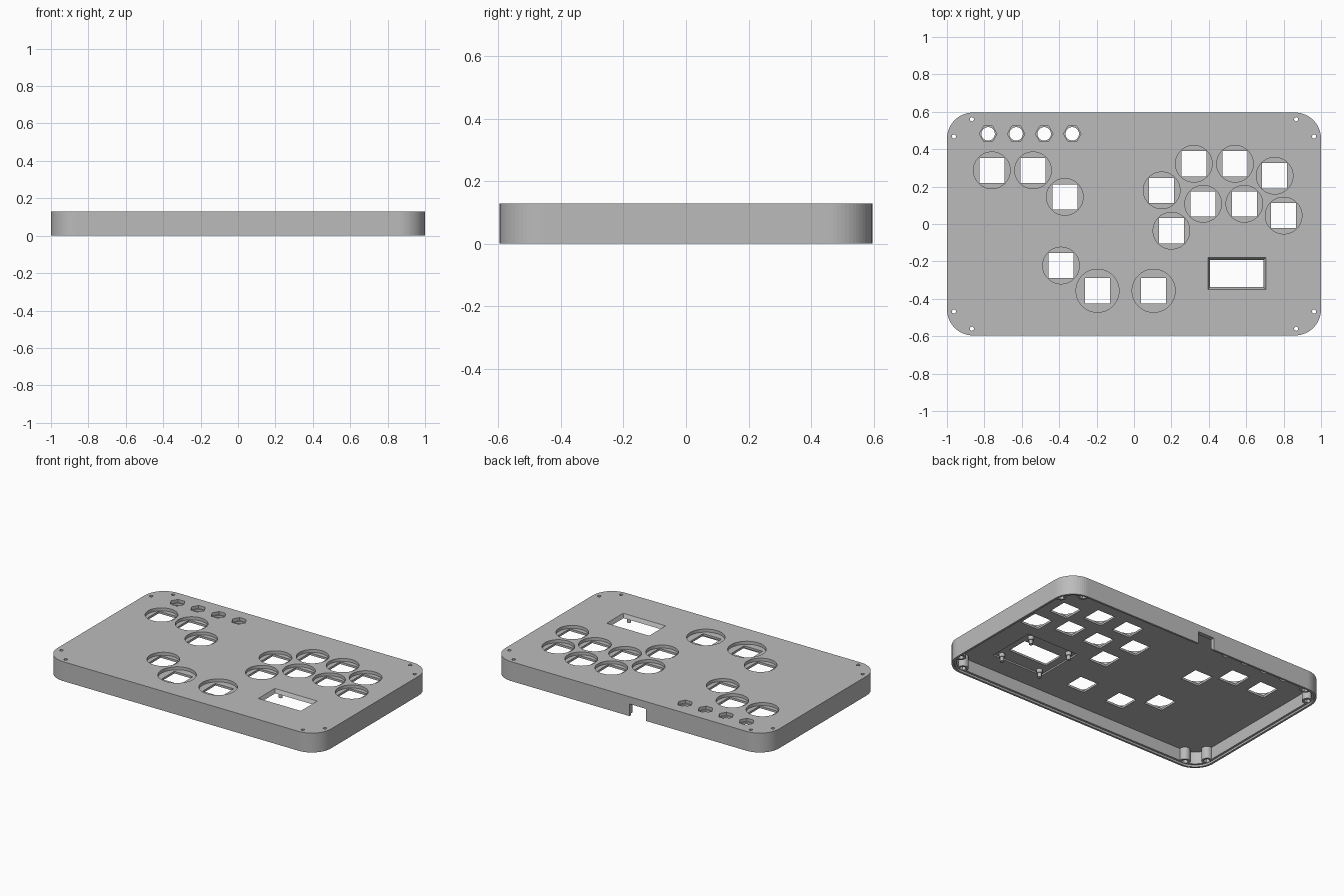
import bpy, bmesh, math

if "Cube" in bpy.data.objects:
    bpy.data.objects.remove(bpy.data.objects["Cube"])

H = 0.128            # case height
PLATE = 0.094        # underside of the top plate
SCREEN = (0.55, -0.265)

grey = bpy.data.materials.new("case_grey")
grey.diffuse_color = (0.5, 0.5, 0.5, 1)
grey.use_nodes = True
grey.node_tree.nodes["Principled BSDF"].inputs["Base Color"].default_value = grey.diffuse_color


def ngon(x, y, r, n=48, turn=0.0):
    return [(x + r * math.cos(turn + 2 * math.pi * i / n),
             y + r * math.sin(turn + 2 * math.pi * i / n)) for i in range(n)]


def rect(x, y, hx, hy):
    return [(x - hx, y - hy), (x + hx, y - hy), (x + hx, y + hy), (x - hx, y + hy)]


def rounded(inset, n=16):
    r = 0.14 - inset
    pts = []
    for k, (sx, sy) in enumerate([(1, 1), (-1, 1), (-1, -1), (1, -1)]):
        for i in range(n + 1):
            a = math.pi / 2 * (k + i / n)
            pts.append((sx * 0.86 + r * math.cos(a), sy * 0.456 + r * math.sin(a)))
    return pts


def solid(name, prisms):
    """One object from (bottom outline, z0, z1[, top outline]) prisms."""
    bm = bmesh.new()
    for p in prisms:
        low, z0, z1 = p[:3]
        high = p[3] if len(p) > 3 else low
        a = [bm.verts.new((x, y, z0)) for x, y in low]
        b = [bm.verts.new((x, y, z1)) for x, y in high]
        bm.faces.new(a[::-1])
        bm.faces.new(b)
        for i in range(len(a)):
            j = (i + 1) % len(a)
            bm.faces.new((a[i], a[j], b[j], b[i]))
    me = bpy.data.meshes.new(name)
    bm.to_mesh(me)
    bm.free()
    me.materials.append(grey)
    ob = bpy.data.objects.new(name, me)
    bpy.context.collection.objects.link(ob)
    return ob


def combine(target, tool, op):
    m = target.modifiers.new("bool", 'BOOLEAN')
    m.operation, m.solver, m.object = op, 'EXACT', tool
    bpy.context.view_layer.objects.active = target
    bpy.ops.object.modifier_apply(modifier=m.name)
    bpy.data.objects.remove(tool)


# Layout: buttons (x, y, recess radius), small hex buttons, corner screws
S, L = 0.098, 0.115
buttons = [(-.76, .287, S), (-.54, .287, S), (-.37, .145, S), (-.39, -.222, S),
           (-.195, -.357, L), (.105, -.357, L), (.32, .322, S), (.54, .322, S),
           (.752, .258, S), (.148, .18, S), (.37, .108, S), (.59, .108, S),
           (.80, .045, S), (.2, -.036, S)]
hexes = [(-.78 + .15 * i, .482) for i in range(4)]
screws = [(sx * x, sy * y) for sx in (-1, 1) for sy in (-1, 1)
          for x, y in ((.867, .56), (.963, .468))]

# Hollow shell, open underneath
case = solid("controller_case", [(rounded(0), 0, H)])
combine(case, solid("cavity", [(rounded(.028), -.1, PLATE)]), 'DIFFERENCE')

# Screw posts in the corners, then the lip for a base plate
combine(case, solid("posts", [(ngon(x, y, .033, 32), .005, .1) for x, y in screws]), 'UNION')
combine(case, solid("lip", [(rounded(.014), -.1, .013)]), 'DIFFERENCE')

# Recesses: button wells, hex wells, nut pockets, display pocket, cable notch
wells = [(ngon(x, y, r, 64), .108, .2) for x, y, r in buttons]
wells += [(ngon(x, y, .047, 6), .108, .2) for x, y in hexes]
wells += [(ngon(x, y, .021, 6), -.1, .035) for x, y in screws]
wells += [(rect(*SCREEN, .19, .165), .05, .104)]
wells += [(rect(-.065, .6, .06, .05), -.1, .08)]
combine(case, solid("wells", wells), 'DIFFERENCE')

# Through holes: switches, small buttons, screws, sloped display window
holes = [(rect(x, y, .067, .067), .05, .2) for x, y, r in buttons]
holes += [(ngon(x, y, .036, 32), .05, .2) for x, y in hexes]
holes += [(ngon(x, y, .011, 20), -.1, .2) for x, y in screws]
holes += [(rect(*SCREEN, .135, .065), .09, .13, rect(*SCREEN, .156, .087))]
combine(case, solid("holes", holes), 'DIFFERENCE')

# Display standoffs with locating pins
corners = [(SCREEN[0] + sx * .147, SCREEN[1] + sy * .135) for sx in (-1, 1) for sy in (-1, 1)]
solid("display_standoffs", [(ngon(x, y, .018, 24), .08, .106) for x, y in corners])
solid("display_pins", [(ngon(x, y, .012, 24), .052, .085) for x, y in corners])
